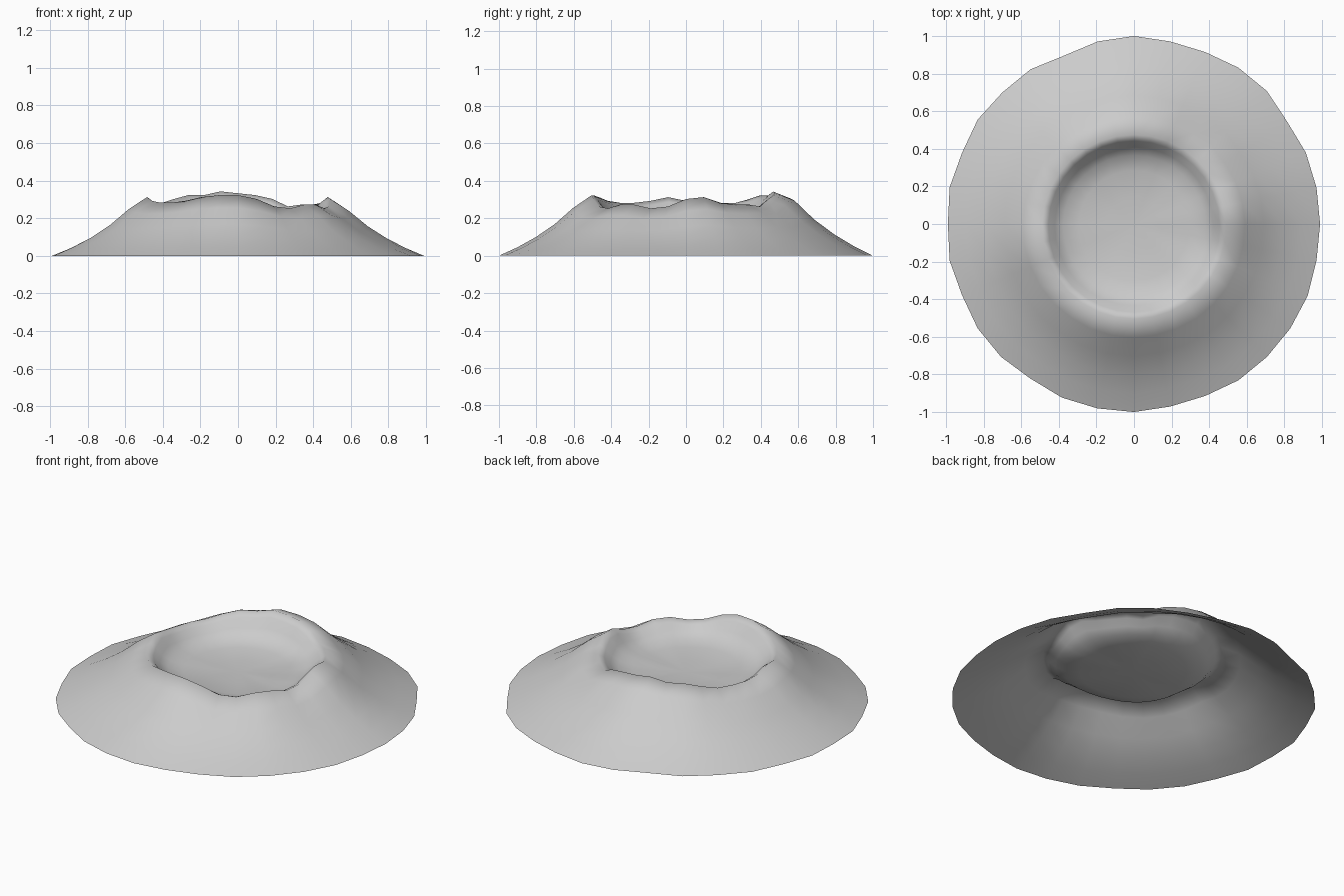
import bpy
import bmesh
from math import sin, cos, tau

default_cube = bpy.data.objects.get("Cube")
if default_cube:
    bpy.data.objects.remove(default_cube, do_unlink=True)

SECTORS = 32

# Crest heights around the rim, counter-clockwise from +x, in hundredths
CREST = [30, 31, 28, 27, 27, 26, 30, 32, 33, 34, 32, 32, 30, 28, 28, 28,
         29, 31, 29, 28, 28, 29, 31, 32, 32, 30, 26, 25, 27, 27, 25, 26]

# Small inward notches of the foot outline, in hundredths
NOTCH = [int(digit) for digit in "11120011013110101010010001100001"]

# Outer slope: (fraction of the way from crest to foot, share of crest height)
SLOPE = [(1.0, 0.0), (0.8, 0.14), (0.6, 0.31), (0.4, 0.52), (0.2, 0.79)]

# Bowl: (fraction of the crest radius, share of height between floor and crest)
BOWL = [(0.93, 0.82), (0.86, 0.5), (0.77, 0.25), (0.6, 0.1), (0.3, 0.03)]
FLOOR = 0.17


def ring(bm, radius_of, height_of):
    """Add one closed loop of vertices from per-sector radius and height rules."""
    loop = []
    for i in range(SECTORS):
        angle = tau * i / SECTORS
        radius = radius_of(i, angle)
        loop.append(bm.verts.new((radius * cos(angle), radius * sin(angle),
                                  height_of(i, angle))))
    return loop


def crest_radius(i, angle):
    return 0.49 - 0.015 * sin(angle)


def crest_height(i, angle):
    return CREST[i] / 100 + 0.003


def slope_radius(fraction):
    def radius(i, angle):
        inner = crest_radius(i, angle)
        return inner + fraction * (1 - NOTCH[i] / 100 - inner)
    return radius


def slope_height(share):
    # The back flank bulges a little more than the others
    def height(i, angle):
        bulge = 1 + 0.12 * max(0, sin(angle)) ** 2
        return crest_height(i, angle) * share * bulge
    return height


def bowl_radius(fraction):
    return lambda i, angle: crest_radius(i, angle) * fraction


def bowl_height(share):
    return lambda i, angle: FLOOR + share * (crest_height(i, angle) - FLOOR)


# Rings from the foot up over the crest and down into the bowl
bm = bmesh.new()
rings = [ring(bm, slope_radius(f), slope_height(s)) for f, s in SLOPE]
rings.append(ring(bm, crest_radius, crest_height))
rings += [ring(bm, bowl_radius(f), bowl_height(s)) for f, s in BOWL]

# Skin between the rings, closed by a fan on the bowl floor
for outer, inner in zip(rings, rings[1:]):
    for i in range(SECTORS):
        j = (i + 1) % SECTORS
        bm.faces.new((outer[i], outer[j], inner[j], inner[i]))
centre = bm.verts.new((0, 0, FLOOR))
for i in range(SECTORS):
    bm.faces.new((rings[-1][i], rings[-1][(i + 1) % SECTORS], centre))
for face in bm.faces:
    face.smooth = True

mesh = bpy.data.meshes.new("crater")
bm.to_mesh(mesh)
bm.free()
crater = bpy.data.objects.new("crater", mesh)
bpy.context.collection.objects.link(crater)

# Plain grey rock
rock = bpy.data.materials.new("grey rock")
rock.use_nodes = True
colour = (0.6, 0.6, 0.6, 1)
rock.diffuse_color = colour
rock.node_tree.nodes["Principled BSDF"].inputs["Base Color"].default_value = colour
mesh.materials.append(rock)
